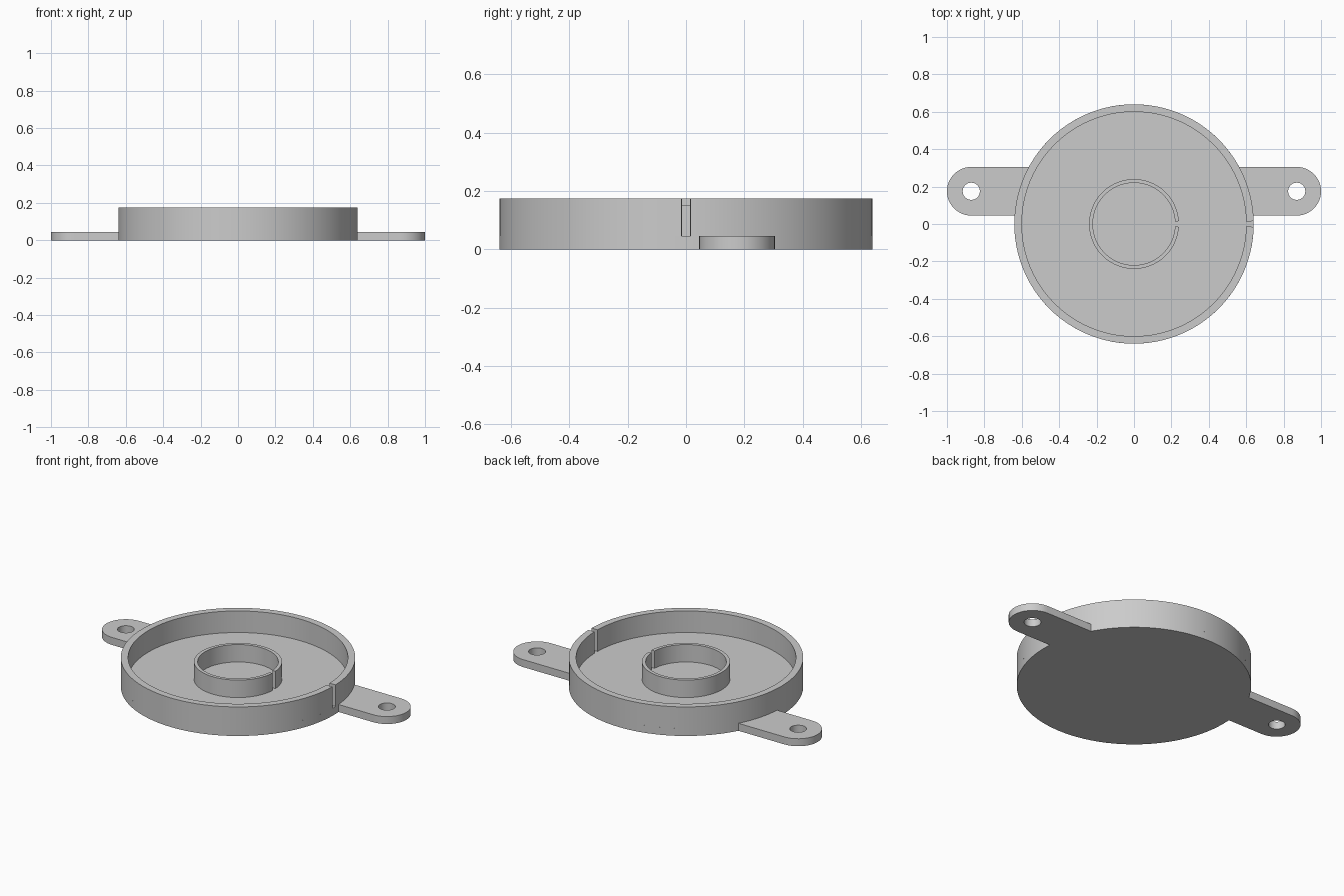
import bpy, bmesh
from math import asin, cos, sin, pi, tau
from mathutils import Matrix, Vector

if "Cube" in bpy.data.objects:
    bpy.data.objects.remove(bpy.data.objects["Cube"])

BODY_R, BASE_H, SLOT = 0.64, 0.045, 0.03
TAB_Y, TAB_R, TAB_X, HOLE_R = 0.175, 0.13, 0.87, 0.046

grey = bpy.data.materials.new("plain grey")
grey.use_nodes = True
colour = (0.6, 0.6, 0.6, 1)
grey.diffuse_color = colour
grey.node_tree.nodes["Principled BSDF"].inputs["Base Color"].default_value = colour


def finish(bm, name):
    bmesh.ops.recalc_face_normals(bm, faces=bm.faces)
    mesh = bpy.data.meshes.new(name)
    bm.to_mesh(mesh)
    bm.free()
    mesh.materials.append(grey)
    obj = bpy.data.objects.new(name, mesh)
    bpy.context.collection.objects.link(obj)
    bpy.ops.object.select_all(action="DESELECT")
    obj.select_set(True)
    bpy.context.view_layer.objects.active = obj
    bpy.ops.object.shade_smooth_by_angle(angle=pi / 6)


def slotted_wall(name, outer, inner, top):
    """Ring standing on the base, open at a narrow slot on +x."""
    bm = bmesh.new()
    corners = [(inner, BASE_H), (outer, BASE_H), (outer, top), (inner, top)]
    section = bm.faces.new([bm.verts.new((r, 0, z)) for r, z in corners])
    gap = asin(SLOT / 2 / outer)
    bmesh.ops.rotate(bm, verts=bm.verts, matrix=Matrix.Rotation(gap, 3, "Z"))
    end = bmesh.ops.spin(bm, geom=section.edges[:], axis=(0, 0, 1),
                         angle=tau - 2 * gap, steps=96)["geom_last"]
    bm.faces.new([v for v in loop_order(end)])
    finish(bm, name)


def loop_order(geom):
    """Section corners sorted around their centre."""
    verts = [g for g in geom if isinstance(g, bmesh.types.BMVert)]
    low, high = [sorted(s, key=lambda v: v.co.xy.length) for s in (
        [v for v in verts if v.co.z < BASE_H + 0.01],
        [v for v in verts if v.co.z >= BASE_H + 0.01])]
    return low + high[::-1]


def mounting_tab(name, side):
    """Rounded ear with a screw hole, its root hugging the round body."""
    root_r = BODY_R - 0.002
    a0, a1 = asin((TAB_Y + TAB_R) / root_r), asin((TAB_Y - TAB_R) / root_r)
    arc = [a0 + (a1 - a0) * i / 12 for i in range(13)]
    outline = [(root_r * cos(a), root_r * sin(a)) for a in arc]
    tip = [-pi / 2 + pi * i / 24 for i in range(25)]
    outline += [(TAB_X + TAB_R * cos(a), TAB_Y + TAB_R * sin(a)) for a in tip]
    turn = [tau * i / 32 for i in range(32)]
    hole = [(TAB_X + HOLE_R * cos(a), TAB_Y + HOLE_R * sin(a)) for a in turn]

    bm = bmesh.new()
    levels = []
    for z in (0, BASE_H):
        loops = [[bm.verts.new((side * x, y, z)) for x, y in path]
                 for path in (outline, hole)]
        edges = [bm.edges.new((p, q)) for lp in loops
                 for p, q in zip(lp, lp[1:] + lp[:1])]
        bmesh.ops.triangle_fill(bm, edges=edges, use_beauty=True,
                                normal=Vector((0, 0, 1)))
        levels.append(loops)
    for low, high in zip(*levels):
        for i in range(len(low)):
            bm.faces.new((low[i - 1], low[i], high[i], high[i - 1]))
    finish(bm, name)


# Round base plate
bm = bmesh.new()
bmesh.ops.create_cone(bm, cap_ends=True, segments=96, radius1=BODY_R,
                      radius2=BODY_R, depth=BASE_H,
                      matrix=Matrix.Translation((0, 0, BASE_H / 2)))
finish(bm, "base_plate")

# Slotted outer rim and inner collar
slotted_wall("outer_rim", BODY_R, 0.60, 0.175)
slotted_wall("inner_collar", 0.24, 0.22, 0.15)

# Mounting tabs
mounting_tab("left_tab", 1)
mounting_tab("right_tab", -1)
